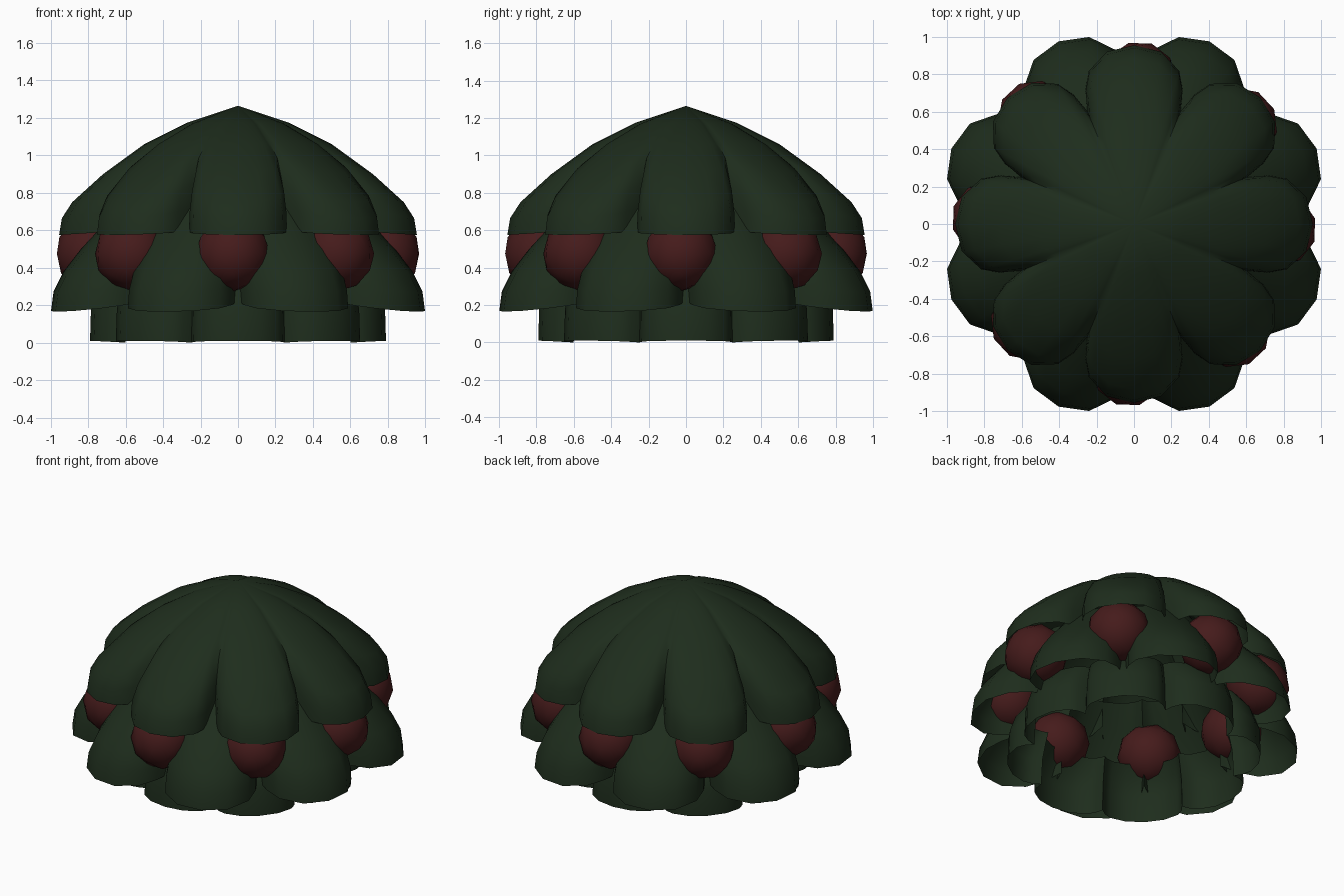
import bpy, bmesh, math
from mathutils import Matrix, Vector

if "Cube" in bpy.data.objects:
    bpy.data.objects.remove(bpy.data.objects["Cube"])


def material(name, rgb):
    m = bpy.data.materials.new(name)
    m.diffuse_color = (*rgb, 1)
    m.use_nodes = True
    m.node_tree.nodes["Principled BSDF"].inputs["Base Color"].default_value = m.diffuse_color
    return m


LEAF = material("leaf_green", (0.013, 0.026, 0.012))
BERRY = material("berry_red", (0.06, 0.011, 0.011))
LOBES = 8
STEP = math.tau / LOBES
# angle inside one lobe (degrees) and blend: 0 = valley, 1 = lobe crest
SECTION = [(-22.5, 0), (-20, .36), (-16.5, .66), (-9, .92), (0, 1), (9, .92), (16.5, .66), (20, .36)]


def finish(bm, name, mat, angle):
    me = bpy.data.meshes.new(name)
    bm.to_mesh(me)
    bm.free()
    ob = bpy.data.objects.new(name, me)
    bpy.context.collection.objects.link(ob)
    me.materials.append(mat)
    bpy.ops.object.select_all(action='DESELECT')
    ob.select_set(True)
    bpy.context.view_layer.objects.active = ob
    bpy.ops.object.shade_smooth_by_angle(angle=math.radians(angle))
    return ob


def leaf_tier(name, crest, valley, turn):
    """Scalloped shell blended between a crest and a valley profile (r, z)."""
    bm = bmesh.new()
    rings = []
    for c, v in zip(crest, valley):
        ring = []
        for k in range(LOBES):
            for deg, w in SECTION:
                a = turn + k * STEP + math.radians(deg)
                r = v[0] + (c[0] - v[0]) * w
                z = v[1] + (c[1] - v[1]) * w
                ring.append(bm.verts.new((r * math.cos(a), r * math.sin(a), z)))
        rings.append(ring)
    n = len(rings[0])
    for up, low in zip(rings, rings[1:]):
        for i in range(n):
            j = (i + 1) % n
            bm.faces.new((up[i], low[i], low[j], up[j]))
    bmesh.ops.remove_doubles(bm, verts=bm.verts, dist=1e-4)
    return finish(bm, name, LEAF, 50)


# Crown, skirt and base foliage
leaf_tier("crown_leaves",
          [(0, 1.265), (.27, 1.175), (.5, 1.06), (.72, .9), (.885, .75), (.94, .665), (.955, .575)],
          [(0, 1.265), (.27, 1.165), (.45, 1.06), (.55, .985), (.62, .85), (.65, .72), (.65, .6)], 0)
leaf_tier("skirt_leaves",
          [(.62, .76), (.74, .64), (.88, .5), (.98, .38), (1.04, .27), (1.055, .165)],
          [(.56, .76), (.62, .62), (.66, .5), (.69, .4), (.7, .3), (.7, .22)], STEP / 2)
leaf_tier("base_leaves",
          [(.68, .36), (.75, .28), (.785, .18), (.79, .01)],
          [(.6, .36), (.62, .28), (.64, .18), (.65, 0)], 0)

# Berries tucked under the crown lobes
bm = bmesh.new()
for k in range(LOBES):
    a = k * STEP - math.radians(2)
    mat = Matrix.Rotation(a, 4, 'Z') @ Matrix.Translation((.775, 0, .475))
    bmesh.ops.create_icosphere(bm, subdivisions=2, radius=.2, matrix=mat)
finish(bm, "berries", BERRY, 50)
